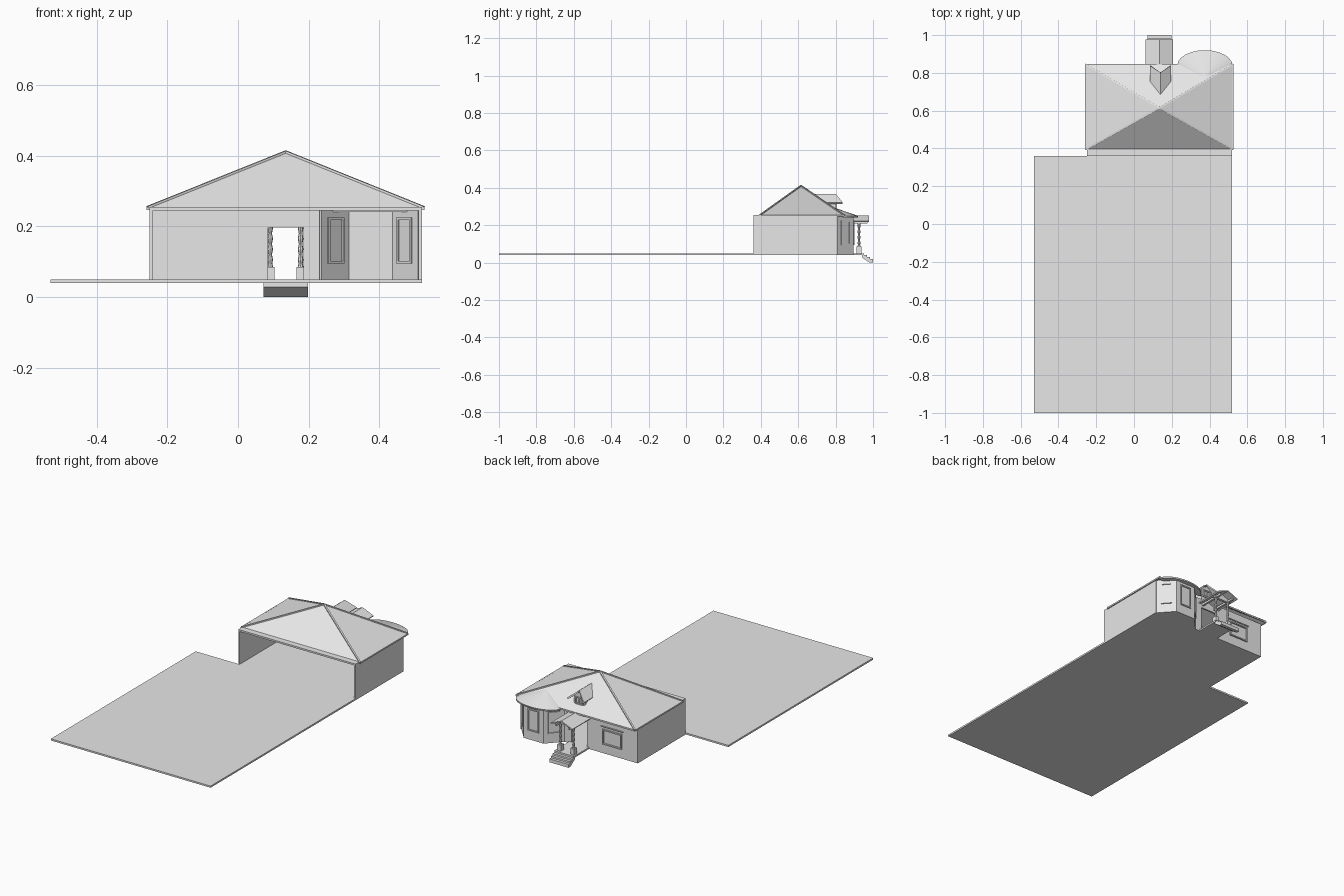
import bpy, bmesh, math
from mathutils import Vector

if "Cube" in bpy.data.objects:
    bpy.data.objects.remove(bpy.data.objects["Cube"])

gray = bpy.data.materials.new("light_gray")
gray.diffuse_color = (0.8, 0.8, 0.8, 1)
gray.use_nodes = True
gray.node_tree.nodes["Principled BSDF"].inputs["Base Color"].default_value = gray.diffuse_color


def finish(name, bm, recalc=True):
    if recalc:
        bmesh.ops.recalc_face_normals(bm, faces=bm.faces)
    me = bpy.data.meshes.new(name)
    bm.to_mesh(me)
    bm.free()
    me.materials.append(gray)
    ob = bpy.data.objects.new(name, me)
    bpy.context.collection.objects.link(ob)
    return ob


def loft(name, rings):
    """Closed solid through matching rings of 3D points."""
    bm = bmesh.new()
    vs = [[bm.verts.new(p) for p in r] for r in rings]
    n = len(vs[0])
    for a, b in zip(vs, vs[1:]):
        for i in range(n):
            j = (i + 1) % n
            bm.faces.new((a[i], a[j], b[j], b[i]))
    bm.faces.new(vs[0])
    bm.faces.new(vs[-1])
    return finish(name, bm)


def prism(name, poly, z0, z1):
    return loft(name, [[(x, y, z) for x, y in poly] for z in (z0, z1)])


def box(name, x0, x1, y0, y1, z0, z1):
    return prism(name, [(x0, y0), (x1, y0), (x1, y1), (x0, y1)], z0, z1)


def profile_x(name, prof, x0, x1):
    return loft(name, [[(x, y, z) for y, z in prof] for x in (x0, x1)])


def profile_y(name, prof, y0, y1):
    return loft(name, [[(x, y, z) for x, z in prof] for y in (y0, y1)])


def shell(name, verts, faces, thick):
    """Thin sheet whose upper side is the given surface."""
    bm = bmesh.new()
    vs = [bm.verts.new(v) for v in verts]
    for f in faces:
        bm.faces.new([vs[i] for i in f])
    bm.normal_update()
    for f in list(bm.faces):
        if f.normal.z < 0:
            f.normal_flip()
    ob = finish(name, bm, False)
    m = ob.modifiers.new("thickness", "SOLIDIFY")
    m.thickness = thick
    m.offset = -1
    return ob


def wall(name, p, q, z0, z1, t0, t1):
    """Upright slab along p-q between two offsets to the left of the line."""
    p, q = Vector(p), Vector(q)
    d = (q - p).normalized()
    n = Vector((-d.y, d.x))
    return prism(name, [p + n * t0, q + n * t0, q + n * t1, p + n * t1], z0, z1)


def window(name, p, q, z0, z1, t0, t1, w=0.007):
    """Four frame bars along p-q."""
    p, q = Vector(p), Vector(q)
    d = (q - p).normalized() * w
    wall(name + "_sill", p, q, z0, z0 + w, t0, t1)
    wall(name + "_head", p, q, z1 - w, z1, t0, t1)
    wall(name + "_jamb", p, p + d, z0 + w, z1 - w, t0, t1)
    wall(name + "_jamb", q - d, q, z0 + w, z1 - w, t0, t1)


def beam(name, a, b, w, h):
    a, b = Vector(a), Vector(b)
    d = (b - a).normalized()
    s = d.cross(Vector((0, 0, 1))).normalized() * w / 2
    u = s.cross(d).normalized() * h / 2
    return loft(name, [[c + s + u, c - s + u, c - s - u, c + s - u] for c in (a, b)])


# Ground slab with the house floor and bay floor in one outline
X0, X1, YF, YB = -0.25, 0.52, 0.36, 0.81
BAY = [(0.515, YB), (0.44, 0.895), (0.31, 0.895), (0.23, YB)]
prism("ground_slab", [(-0.53, -1), (X1, -1), (X1, YB)] + BAY +
      [(X0, YB), (X0, YF), (-0.53, YF)], 0.04, 0.05)

# Side walls, front header, and back wall around the doorway
ZT = 0.25
D0, D1 = 0.085, 0.185
box("left_wall", X0, X0 + 0.009, YF, YB, 0.05, ZT)
box("right_wall", X1 - 0.009, X1, YF, YB, 0.05, ZT)
box("front_header", X0, X1, YF, 0.395, 0.245, 0.255)
box("back_wall_left", X0 + 0.009, D0, YB - 0.01, YB, 0.05, ZT)
box("back_wall_right", D1, BAY[3][0], YB - 0.01, YB, 0.05, ZT)
box("door_lintel", D0, D1, YB - 0.01, YB, 0.197, ZT)

# Back window with a small drip moulding
window("back_window", (-0.02, YB), (-0.145, YB), 0.095, 0.185, 0, -0.008)
wall("window_moulding", (-0.01, YB), (-0.155, YB), 0.197, 0.202, 0, -0.006)

# Bay walls with framed windows inside and out
for p, q in zip(BAY, BAY[1:]):
    wall("bay_wall", p, q, 0.05, ZT, 0, 0.008)
    a, b = Vector(p), Vector(q)
    l, r = a.lerp(b, 0.22), a.lerp(b, 0.78)
    window("bay_window", l, r, 0.095, 0.225, -0.006, 0)
    if abs(a.y - b.y) > 0.01:
        window("bay_inner_window", l, r, 0.095, 0.225, 0.008, 0.012)

# Pyramid roof, eave board and hip caps
RX0, RX1, RY0, RY1 = -0.256, 0.525, 0.395, 0.845
apex = (0.135, 0.615, 0.41)
corners = [(RX0, RY0, 0.253), (RX1, RY0, 0.253), (RX1, RY1, 0.253), (RX0, RY1, 0.253)]
shell("main_roof", corners + [apex],
      [(i, (i + 1) % 4, 4) for i in range(4)], 0.006)
for i, c in enumerate(corners):
    beam("hip_cap", c, apex, 0.009, 0.008)
    beam("eave_board", Vector(c) - Vector((0, 0, 0.003)),
         Vector(corners[(i + 1) % 4]) - Vector((0, 0, 0.003)), 0.006, 0.009)

# Rounded bay roof fanning out from the main roof
N = 12
rim = [(0.375 + 0.146 * math.cos(math.pi * i / N),
        0.84 + 0.08 * math.sin(math.pi * i / N), 0.25) for i in range(N + 1)]
shell("bay_roof", rim + [(0.375, 0.775, 0.30)],
      [(i, i + 1, N + 1) for i in range(N)], 0.007)
prism("bay_soffit", [(x, y) for x, y, z in rim], 0.241, 0.245)

# Dormer: gabled body, window and roof with raked front
DX = 0.14
profile_y("dormer_body", [(DX - 0.036, 0.255), (DX + 0.036, 0.255),
          (DX + 0.036, 0.328), (DX, 0.354), (DX - 0.036, 0.328)], 0.73, 0.80)
window("dormer_window", (DX + 0.025, 0.80), (DX - 0.025, 0.80), 0.283, 0.325, 0, -0.006, 0.006)
box("dormer_mullion", DX - 0.003, DX + 0.003, 0.80, 0.806, 0.289, 0.319)
shell("dormer_roof", [(DX, 0.685, 0.366), (DX, 0.802, 0.366),
      (DX - 0.056, 0.755, 0.322), (DX - 0.056, 0.838, 0.322),
      (DX + 0.056, 0.755, 0.322), (DX + 0.056, 0.838, 0.322)],
      [(0, 1, 3, 2), (0, 4, 5, 1)], 0.01)

# Porch floor, gabled roof and beams
PX = 0.134
box("porch_floor", 0.07, 0.2, YB, 0.95, 0.04, 0.05)
shell("porch_roof", [(PX, 0.81, 0.253), (PX, 0.978, 0.253),
      (PX - 0.072, 0.81, 0.223), (PX - 0.072, 0.978, 0.223),
      (PX + 0.072, 0.81, 0.223), (PX + 0.072, 0.978, 0.223)],
      [(0, 1, 3, 2), (0, 4, 5, 1)], 0.007)
box("porch_beam_front", PX - 0.055, PX + 0.055, 0.918, 0.932, 0.21, 0.222)
profile_y("porch_gable", [(PX - 0.055, 0.222), (PX + 0.055, 0.222), (PX, 0.246)], 0.92, 0.93)

# Turned porch posts on square bases
POST = [(0.085, 0.008), (0.095, 0.006), (0.105, 0.008), (0.12, 0.005), (0.135, 0.008),
        (0.15, 0.005), (0.165, 0.008), (0.18, 0.005), (0.195, 0.008), (0.212, 0.007)]
for s in (-1, 1):
    cx, cy = PX + s * 0.043, 0.925
    box("post_base", cx - 0.012, cx + 0.012, cy - 0.014, cy + 0.014, 0.05, 0.085)
    loft("porch_post", [[(cx + r * math.cos(k * math.pi / 4), cy + r * math.sin(k * math.pi / 4), z)
                         for k in range(8)] for z, r in POST])
    box("porch_side_beam", cx - 0.006, cx + 0.006, YB, 0.97, 0.21, 0.222)

# Stair flight with sloping underside
prof = [(0.94, 0.028), (0.94, 0.05)]
for i in range(4):
    y = 0.952 + 0.016 * i
    prof += [(y, 0.05 - 0.01 * i), (y, 0.04 - 0.01 * i)]
prof += [(1.0, 0.0), (0.982, 0.0)]
prof[-3] = (1.0, 0.01)
profile_x("porch_steps", prof, 0.072, 0.198)
